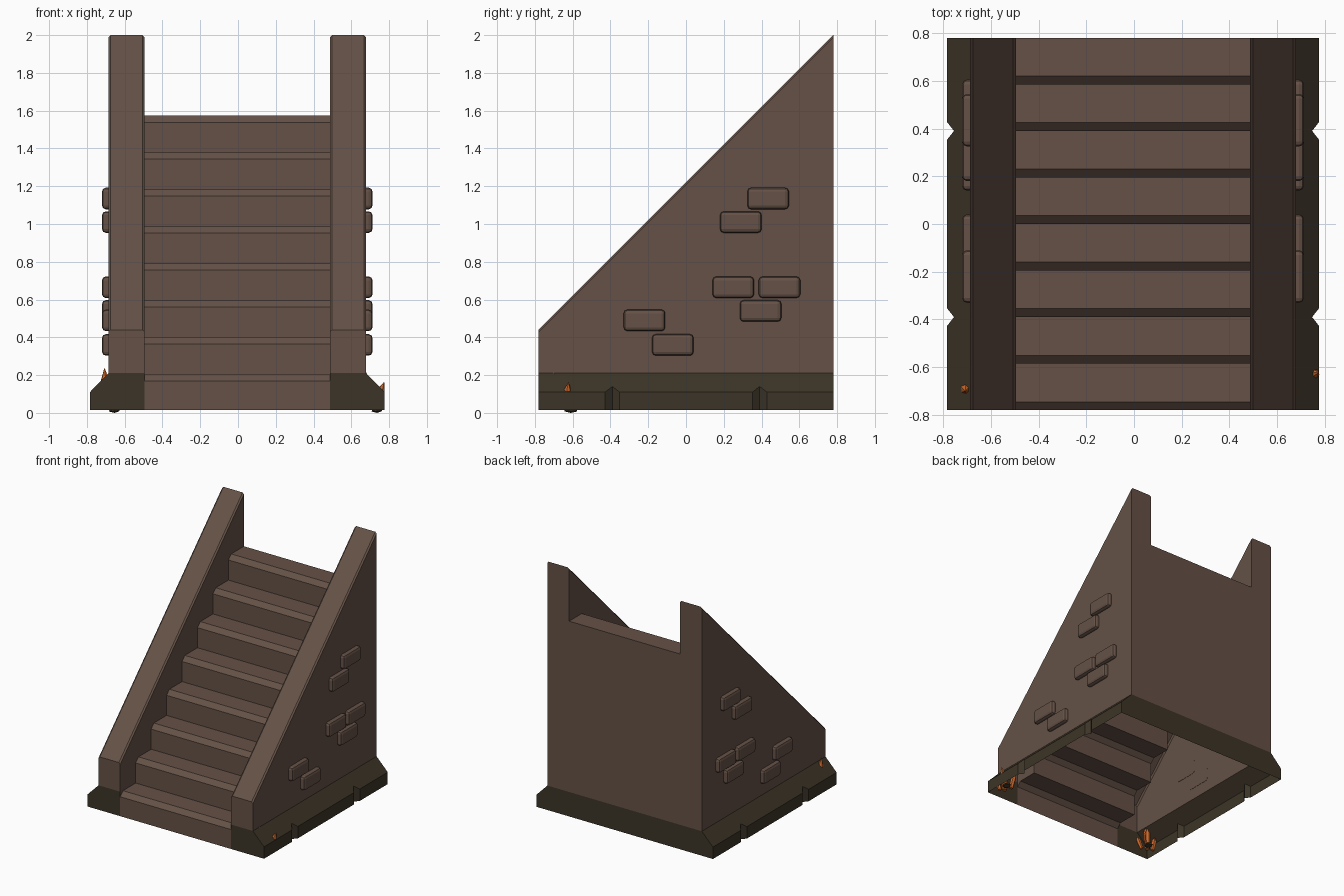
import bpy, bmesh, math
from mathutils import Vector, Matrix

if "Cube" in bpy.data.objects:
    bpy.data.objects.remove(bpy.data.objects["Cube"])


def material(name, rgb):
    m = bpy.data.materials.new(name)
    m.use_nodes = True
    col = (*rgb, 1)
    m.diffuse_color = col
    bsdf = next(n for n in m.node_tree.nodes if n.type == 'BSDF_PRINCIPLED')
    bsdf.inputs["Base Color"].default_value = col
    bsdf.inputs["Roughness"].default_value = 0.9
    return m


BROWN = material("brown stone", (0.130, 0.083, 0.062))
DARK = material("dark plinth stone", (0.045, 0.034, 0.020))
ORANGE = material("orange crystal", (0.60, 0.14, 0.025))

SHIFT = -0.004                 # the body sits slightly off centre
HALF, WALL, INNER = 0.78, 0.682, 0.49
BASE, PLINTH, LIP = 0.015, 0.21, 0.11
STEPS, RISE, CHAMFER, EDGE = 8, 0.1955, 0.035, 0.012
RUN = 2 * HALF / STEPS


def finish(bm, name, mat):
    bmesh.ops.remove_doubles(bm, verts=bm.verts, dist=1e-5)
    bmesh.ops.translate(bm, verts=bm.verts, vec=(SHIFT, 0, 0))
    me = bpy.data.meshes.new(name)
    bm.to_mesh(me)
    bm.free()
    me.materials.append(mat)
    ob = bpy.data.objects.new(name, me)
    bpy.context.collection.objects.link(ob)
    return ob


def face(bm, pts, flip=False):
    pts = list(reversed(pts)) if flip else pts
    return bm.faces.new([bm.verts.new(p) for p in pts])


def strip(bm, a, b, flip=False):
    for i in range(len(a) - 1):
        face(bm, [a[i], b[i], b[i + 1], a[i + 1]], flip)


def top_at(y):
    return y + 2 - HALF


# Stair profile as (y, z): riser, chamfered nosing, tread
stair = [(-HALF, BASE)]
for i in range(STEPS):
    y, z = -HALF + i * RUN, PLINTH - 0.005 + i * RISE
    stair += [(y, z - CHAMFER), (y + CHAMFER, z), (y + RUN, z)]
stair_top = stair[-1][1]

bm = bmesh.new()
strip(bm, [(-INNER, y, z) for y, z in stair], [(INNER, y, z) for y, z in stair])
finish(bm, "stairs", BROWN)

# Side walls, hollow underneath, with a chamfered sloping coping
for s, label in ((1, "left"), (-1, "right")):
    flip = s < 0

    def section(y):
        h = top_at(y)
        return [(s * x, y, z) for x, z in (
            (WALL, PLINTH), (WALL, h - EDGE), (WALL - EDGE, h),
            (INNER + EDGE, h), (INNER, h - EDGE))]

    front, back = section(-HALF), section(HALF)
    bm = bmesh.new()
    strip(bm, front, back, not flip)
    face(bm, front + [(s * INNER, -HALF, PLINTH)], not flip)
    face(bm, [(s * INNER, y, z) for y, z in stair[1:]] + [back[-1], front[-1]], not flip)
    finish(bm, label + "_side_wall", BROWN)

    # Plinth side with two V notches, and its front end
    foot = [(HALF, -HALF)]
    for c in (-0.39, 0.39):
        foot += [(HALF, c - 0.038), (HALF - 0.03, c), (HALF, c + 0.038)]
    foot.append((HALF, HALF))
    low = [(s * x, y, BASE) for x, y in foot]
    lip = [(s * x, y, LIP + HALF - x) for x, y in foot]
    bm = bmesh.new()
    strip(bm, low, lip, not flip)
    face(bm, lip + [(s * WALL, HALF, PLINTH), (s * WALL, -HALF, PLINTH)], flip)
    face(bm, [(s * INNER, -HALF, BASE), low[0], lip[0],
              (s * WALL, -HALF, PLINTH), (s * INNER, -HALF, PLINTH)], flip)
    finish(bm, label + "_plinth", DARK)

# Back wall and back of the plinth
half = [(WALL, PLINTH), (WALL, 2 - EDGE), (WALL - EDGE, 2),
        (INNER + EDGE, 2), (INNER, 2 - EDGE), (INNER, stair_top)]
bm = bmesh.new()
face(bm, [(x, HALF, z) for x, z in half] + [(-x, HALF, z) for x, z in reversed(half)], True)
finish(bm, "back_wall", BROWN)

half = [(HALF, BASE), (HALF, LIP), (WALL, PLINTH)]
bm = bmesh.new()
face(bm, [(x, HALF, z) for x, z in half] + [(-x, HALF, z) for x, z in reversed(half)], True)
finish(bm, "back_plinth", DARK)

# Raised bricks on both side walls, as (y, z) centres
BRICKS = [(0.435, 1.135), (0.29, 1.01), (0.25, 0.665), (0.495, 0.665),
          (0.395, 0.54), (-0.22, 0.49), (-0.07, 0.36)]
inside, outside = 0.68, 0.716
for s, label in ((1, "left"), (-1, "right")):
    for n, (y, z) in enumerate(BRICKS):
        bm = bmesh.new()
        bmesh.ops.create_cube(bm, size=1, matrix=Matrix.Translation(
            (s * (inside + outside) / 2, y, z)) @ Matrix.Diagonal((outside - inside, 0.22, 0.114, 1)))
        edges = [e for e in bm.edges if any(abs(v.co.x) > inside + 0.01 for v in e.verts)]
        bmesh.ops.bevel(bm, geom=edges, offset=0.02, segments=2, affect='EDGES', profile=0.5)
        finish(bm, f"{label}_brick_{n + 1}", BROWN)


# Crystals: tapered six-sided prisms with a pointed tip, from foot to tip
def crystal(bm, foot, tip, r):
    foot, tip = Vector(foot), Vector(tip)
    axis = tip - foot
    rot = axis.to_track_quat('Z', 'Y')

    def ring(t, k):
        return [foot + axis * t + rot @ Vector((k * math.cos(a), k * math.sin(a), 0))
                for a in (math.tau * i / 6 for i in range(6))]

    low, high = ring(0, r * 0.8), ring(0.7, r)
    face(bm, low, True)
    for i in range(6):
        j = (i + 1) % 6
        face(bm, [low[i], low[j], high[j], high[i]])
        face(bm, [high[i], high[j], tip])


CLUSTERS = {
    "left": [((0.725, -0.64, 0.02), (0.778, -0.622, 0.165), 0.02),
             ((0.70, -0.68, 0.02), (0.682, -0.70, 0.215), 0.022),
             ((0.68, -0.63, 0.02), (0.66, -0.61, 0.15), 0.02),
             ((0.73, -0.70, 0.02), (0.74, -0.72, 0.12), 0.018)],
    "right": [((-0.69, -0.67, 0.02), (-0.703, -0.70, 0.24), 0.024),
              ((-0.73, -0.66, 0.02), (-0.745, -0.65, 0.13), 0.02),
              ((-0.66, -0.63, 0.02), (-0.64, -0.61, 0.16), 0.022),
              ((-0.65, -0.69, 0.02), (-0.62, -0.71, 0.12), 0.018)],
}
for label, stems in CLUSTERS.items():
    bm = bmesh.new()
    for foot, tip, r in stems:
        crystal(bm, foot, tip, r)
    finish(bm, label + "_crystal_cluster", ORANGE)

# Flat stones the crystals grow from
for x, label in ((0.74, "left"), (-0.65, "right")):
    bm = bmesh.new()
    bmesh.ops.create_icosphere(bm, subdivisions=1, radius=1, matrix=Matrix.Translation(
        (x, -0.61, 0.014)) @ Matrix.Diagonal((0.033, 0.04, 0.014, 1)))
    finish(bm, label + "_crystal_stone", DARK)
